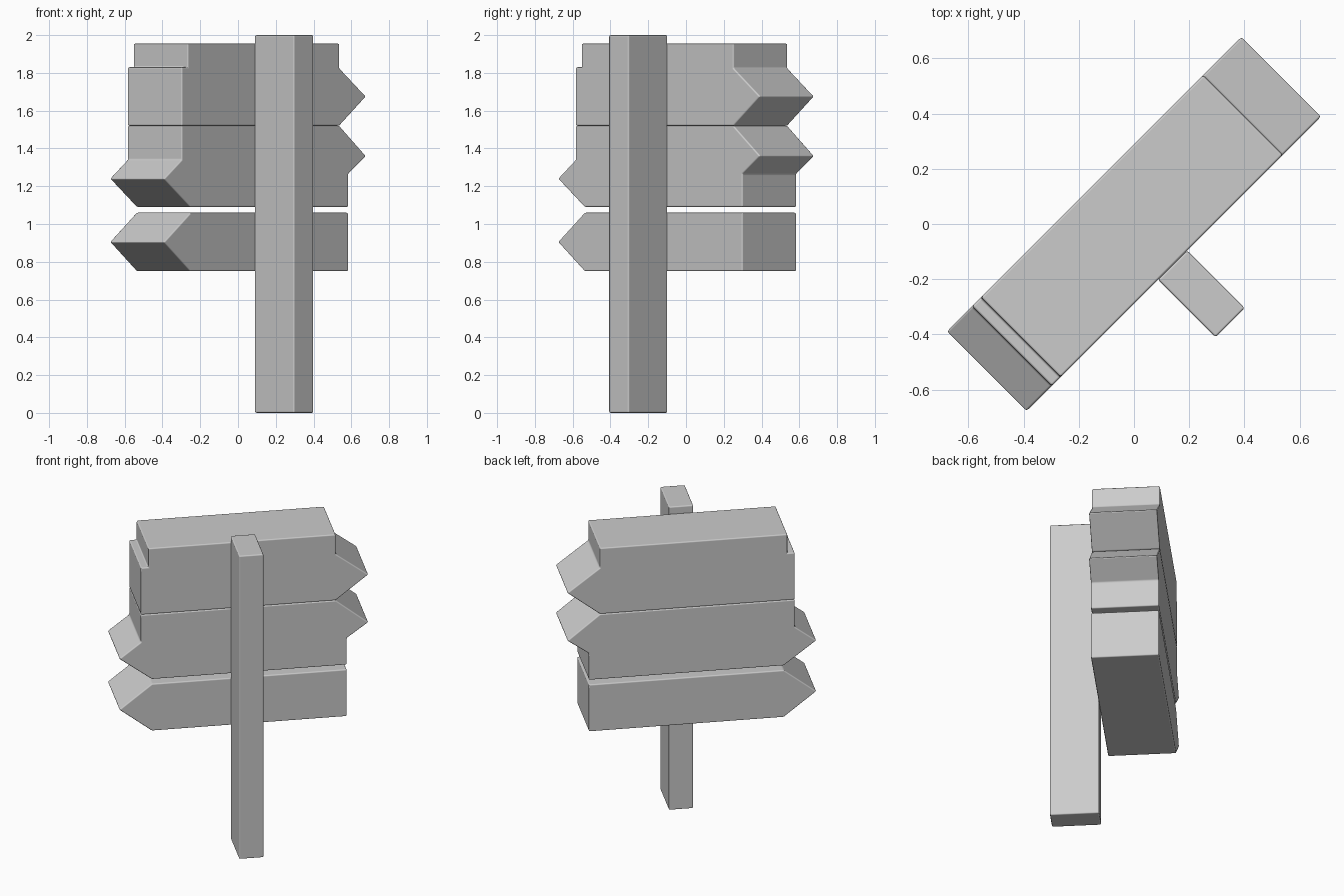
import bpy
import bmesh
from math import radians

cube = bpy.data.objects.get("Cube")
if cube:
    bpy.data.objects.remove(cube, do_unlink=True)

GREY = (0.6, 0.6, 0.6, 1.0)
mat = bpy.data.materials.new("plain grey")
mat.use_nodes = True
mat.diffuse_color = GREY
mat.node_tree.nodes["Principled BSDF"].inputs["Base Color"].default_value = GREY


def slab(name, outline, front, back):
    """Extrude an (x, z) outline from front to back, soften it and turn it diagonally."""
    bm = bmesh.new()
    face = bm.faces.new([bm.verts.new((x, front, z)) for x, z in outline])
    extruded = bmesh.ops.extrude_face_region(bm, geom=[face])["geom"]
    moved = [v for v in extruded if isinstance(v, bmesh.types.BMVert)]
    bmesh.ops.translate(bm, verts=moved, vec=(0, back - front, 0))
    bmesh.ops.recalc_face_normals(bm, faces=bm.faces)
    for f in bm.faces:
        f.smooth = True
    mesh = bpy.data.meshes.new(name)
    bm.to_mesh(mesh)
    bm.free()
    mesh.materials.append(mat)
    obj = bpy.data.objects.new(name, mesh)
    bpy.context.collection.objects.link(obj)
    obj.rotation_euler.z = radians(45)
    bevel = obj.modifiers.new("soft edges", "BEVEL")
    bevel.width = 0.008
    bevel.segments = 2
    bevel.harden_normals = True
    return obj


HALF = 0.204      # half thickness of the boards
TIP = 0.757       # reach of the arrow points
NECK = 0.558      # where the points begin
END = 0.625       # square ends

# Upright post in front of the boards
slab("post", [(-0.081, 0), (0.068, 0), (0.068, 2), (-0.081, 2)], -0.499, -HALF)

# Bottom board, pointing one way
slab("bottom_board", [(-NECK, 0.75), (END, 0.75), (END, 1.06),
                      (-NECK, 1.06), (-TIP, 0.905)], -HALF, HALF)

# Middle board, pointing both ways at different heights
slab("middle_board", [(-NECK, 1.09), (END, 1.09), (END, 1.265), (TIP, 1.36),
                      (NECK, 1.52), (-END, 1.52), (-END, 1.34), (-TIP, 1.24)],
     -HALF, HALF)

# Top board, pointing the other way, with a raised square cap
slab("top_board", [(-END, 1.52), (NECK, 1.52), (TIP, 1.675), (NECK, 1.825),
                   (NECK, 1.955), (-0.58, 1.955), (-0.58, 1.83), (-END, 1.83)],
     -HALF, HALF)
